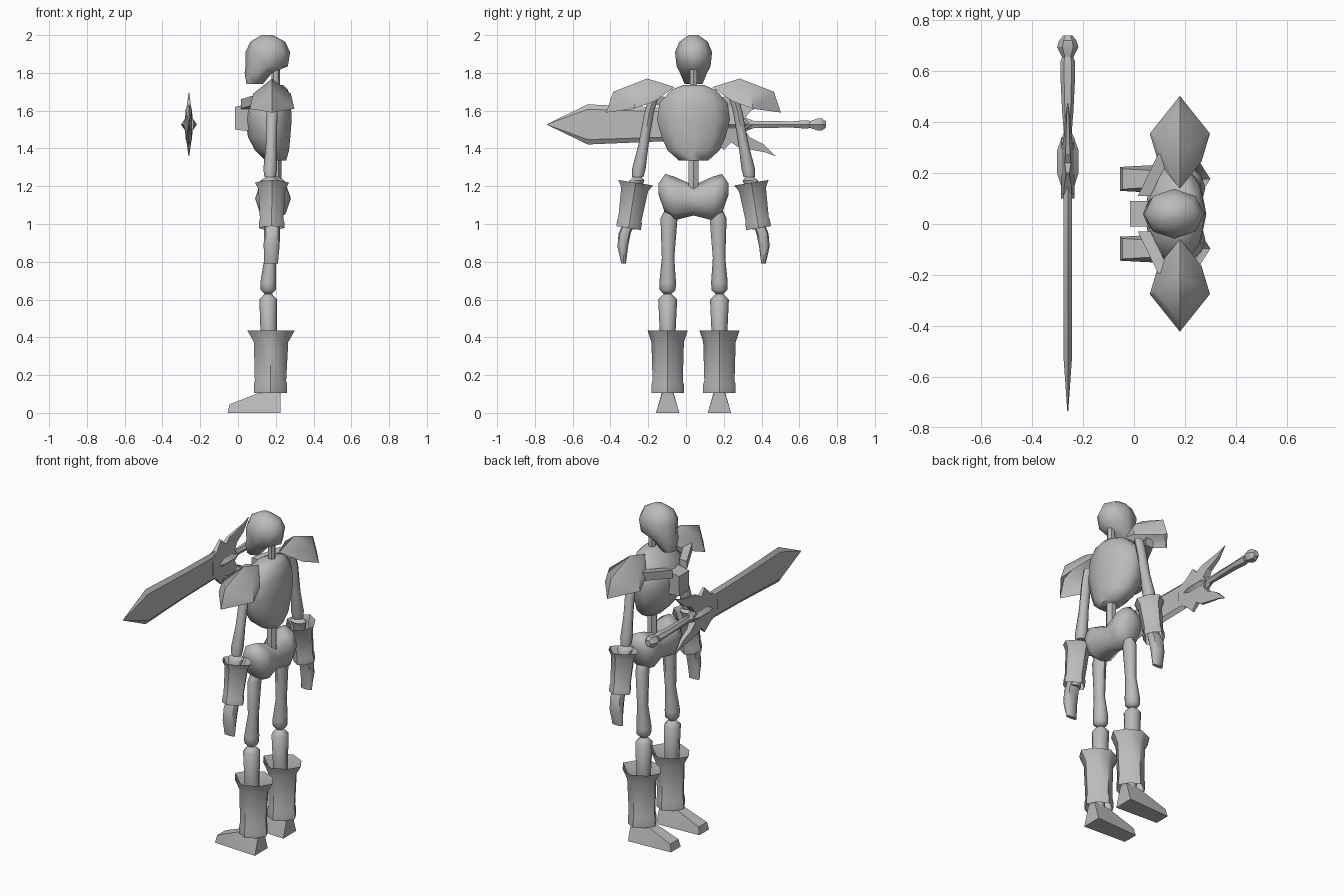
import bpy, bmesh, math

cube = bpy.data.objects.get("Cube")
if cube:
    bpy.data.objects.remove(cube, do_unlink=True)

grey = bpy.data.materials.new("plain grey")
grey.use_nodes = True
GREY = (0.5, 0.5, 0.5, 1)
grey.diffuse_color = GREY
grey.node_tree.nodes["Principled BSDF"].inputs["Base Color"].default_value = GREY

MID = 0.04                      # the body's middle plane in y
BLADE_X, BLADE_Z = -0.26, 1.527  # the sword's axis


def finish(name, bm, angle):
    mesh = bpy.data.meshes.new(name)
    bm.to_mesh(mesh)
    bm.free()
    mesh.materials.append(grey)
    mesh.shade_smooth()
    mesh.set_sharp_from_angle(angle=math.radians(angle))
    obj = bpy.data.objects.new(name, mesh)
    bpy.context.collection.objects.link(obj)
    return obj


def loft(name, rings, n=8, power=1.0, turn=0.0, along_y=False, caps=True, angle=50):
    """Skin rings (centre a, centre b, position, radius a, radius b)."""
    bm = bmesh.new()
    loops = []
    for a, b, pos, ra, rb in rings:
        loop = []
        for i in range(n):
            t = 2 * math.pi * (i + turn) / n
            c, s = math.cos(t), math.sin(t)
            u = a + ra * math.copysign(abs(c) ** power, c)
            v = b + rb * math.copysign(abs(s) ** power, s)
            loop.append(bm.verts.new((u, pos, v) if along_y else (u, v, pos)))
        loops.append(loop)
    for low, high in zip(loops, loops[1:]):
        for i in range(n):
            j = (i + 1) % n
            bm.faces.new((low[i], low[j], high[j], high[i]))
    if caps:
        bm.faces.new(loops[0])
        bm.faces.new(loops[-1])
    bmesh.ops.recalc_face_normals(bm, faces=bm.faces)
    return finish(name, bm, angle)


def hull(name, points, angle=25, open_below=False):
    bm = bmesh.new()
    for p in points:
        bm.verts.new(p)
    bmesh.ops.convex_hull(bm, input=bm.verts)
    bmesh.ops.recalc_face_normals(bm, faces=bm.faces)
    if open_below:
        under = [f for f in bm.faces if f.normal.z < -.5]
        bmesh.ops.delete(bm, geom=under, context='FACES')
    return finish(name, bm, angle)


def centred(rows):
    return [(x, MID, z, rx, ry) for x, z, rx, ry in rows]


# Skull and jaw, neck, ribcage, spine
loft("skull", centred([
    (.155, 2.0, .03, .025), (.157, 1.965, .092, .075), (.158, 1.91, .118, .098),
    (.152, 1.835, .112, .09), (.108, 1.8, .073, .072), (.088, 1.74, .043, .047)]),
    angle=65)
loft("neck", centred([(.2, 1.84, .022, .022), (.2, 1.66, .022, .022)]), n=6)
loft("ribcage", centred([
    (.2, 1.735, .04, .06), (.19, 1.71, .075, .125), (.165, 1.64, .115, .19),
    (.162, 1.55, .122, .203), (.165, 1.46, .112, .178), (.18, 1.39, .09, .145),
    (.2, 1.335, .055, .08)]), n=10, angle=60)
loft("spine", centred([(.2, 1.42, .02, .015), (.2, 1.34, .03, .03),
                       (.2, 1.15, .03, .03)]), n=6)

# Pelvis: skinned from hip to hip so the crests rise at both sides
half = [(.185, 1.185, .04, .03), (.15, 1.16, .08, .105),
        (.1, 1.135, .095, .115), (0, 1.125, .07, .08)]
rows = [(d, *r) for d, *r in half] + [(-d, *r) for d, *r in half[-2::-1]]
loft("pelvis", [(.185, z, MID + d, rx, rz) for d, z, rx, rz in rows],
     along_y=True, angle=65)

# Breastbone plate
hull("breastbone", [(x, MID + s * w, z) for s in (-1, 1)
                    for x, w, z in ((-.015, .05, 1.62), (-.015, .045, 1.5),
                                    (.07, .05, 1.64), (.07, .045, 1.49))])

for side, s in (("left", -1), ("right", 1)):
    def out(d):
        return MID + s * d

    # Collar bone
    hull(side + "_collar_bone", [
        (x + a, out(d), z + b) for x, d, z in ((.04, .07, 1.635), (.12, .235, 1.66))
        for a in (-.025, .025) for b in (-.025, .025)])

    # Shoulder guard: ridged, leaf-shaped shell, open below
    guard = [(.18, out(.1), 1.725), (.18, out(.245), 1.77),
             (.18, out(.425), 1.7), (.18, out(.463), 1.59)]
    for w in (-1, 1):
        guard += [(.18 + w * .1, out(.3), 1.69), (.18 + w * .118, out(.315), 1.61),
                  (.18 + w * .085, out(.205), 1.65)]
    hull(side + "_shoulder_guard", guard, angle=45, open_below=True)

    # Upper arm and forearm
    loft(side + "_upper_arm", [
        (.18, out(.215), 1.66, .03, .025), (.18, out(.235), 1.59, .03, .025),
        (.175, out(.265), 1.42, .028, .027), (.17, out(.29), 1.29, .036, .036),
        (.17, out(.295), 1.25, .03, .03)])
    loft(side + "_forearm", [
        (.17, out(.297), 1.25, .02, .02), (.17, out(.3), 1.23, .05, .04),
        (.17, out(.31), 1.19, .035, .035), (.175, out(.34), .97, .035, .03)])

    # Flared bracer, open at both ends, tilted outward
    bracer = loft(side + "_bracer", [
        (.18, 0, .12, .09, .093), (.18, 0, .085, .072, .072),
        (.178, 0, -.075, .062, .062), (.178, 0, -.09, .067, .066),
        (.178, 0, -.123, .067, .066)], power=1.25, caps=False)
    bracer.rotation_euler.x = s * math.radians(9)
    bracer.location = (0, out(.325), 1.1)

    # Hand
    loft(side + "_hand", [
        (.18, out(.345), 1.0, .04, .03), (.18, out(.365), .95, .043, .032),
        (.178, out(.375), .88, .042, .028), (.175, out(.37), .79, .036, .012)],
        power=.8)

    # Thigh and shin
    loft(side + "_thigh", [
        (.18, out(.12), 1.08, .03, .03), (.175, out(.13), 1.03, .035, .045),
        (.17, out(.135), .82, .03, .033), (.16, out(.137), .69, .042, .044),
        (.16, out(.137), .65, .04, .042), (.16, out(.137), .63, .02, .02)])
    loft(side + "_shin", [
        (.16, out(.137), .63, .02, .02), (.16, out(.137), .6, .047, .05),
        (.162, out(.137), .43, .043, .042), (.175, out(.137), .08, .035, .03)])

    # Greave, flared at the top and open
    loft(side + "_greave", [
        (.175, out(.137), .435, .125, .106), (.175, out(.137), .375, .091, .086),
        (.172, out(.137), .17, .083, .08), (.172, out(.137), .15, .088, .086),
        (.172, out(.137), .105, .088, .086)], power=1.25, caps=False)

    # Foot, wedge shaped with the toe forward
    hull(side + "_foot", [
        (x, out(.137 + w * t), z) for t in (-1, 1) for x, z, w in (
            (.225, 0, .062), (.225, .12, .025), (.12, .11, .03), (.09, .075, .038),
            (-.045, .045, .04), (-.055, 0, .047))])


# Sword, lying along y with its point toward -y
def sword_part(name, rows, **kw):
    loft(name, [(BLADE_X, BLADE_Z, y, rx, rz) for y, rx, rz in rows],
         along_y=True, angle=20, **kw)


sword_part("blade", [(-.735, .002, .002), (-.52, .018, .106), (-.14, .018, .09),
                     (.15, .018, .085), (.2, .018, .06)], n=6, power=.4, turn=.5)
sword_part("guard_boss", [(.09, .008, .01), (.2, .042, .045), (.29, .042, .045),
                          (.37, .012, .015)], n=4)
sword_part("grip", [(.34, .014, .021), (.44, .022, .021), (.56, .028, .019),
                    (.64, .028, .026), (.66, .02, .02)], n=6)
sword_part("pommel", [(.65, .02, .018), (.695, .042, .036), (.72, .034, .036),
                      (.74, .018, .02)], n=6)

# Spiked guard wings, thinning toward their points
outline = [(.1, 0), (.1, .06), (.15, .085), (.2, .135), (.24, .095), (.275, .12),
           (.42, .148), (.475, .168), (.41, .105), (.34, .07), (.31, .03), (.34, 0)]
for name, up in (("upper_guard_wing", 1), ("lower_guard_wing", -1)):
    bm = bmesh.new()
    faces = [[bm.verts.new((BLADE_X + f * .026 * (1 - d / .18), y, BLADE_Z + up * d))
              for y, d in outline] for f in (-1, 1)]
    for face in faces:
        bm.faces.new(face)
    for i in range(len(outline)):
        j = (i + 1) % len(outline)
        bm.faces.new((faces[0][i], faces[0][j], faces[1][j], faces[1][i]))
    bmesh.ops.recalc_face_normals(bm, faces=bm.faces)
    finish(name, bm, 20)
